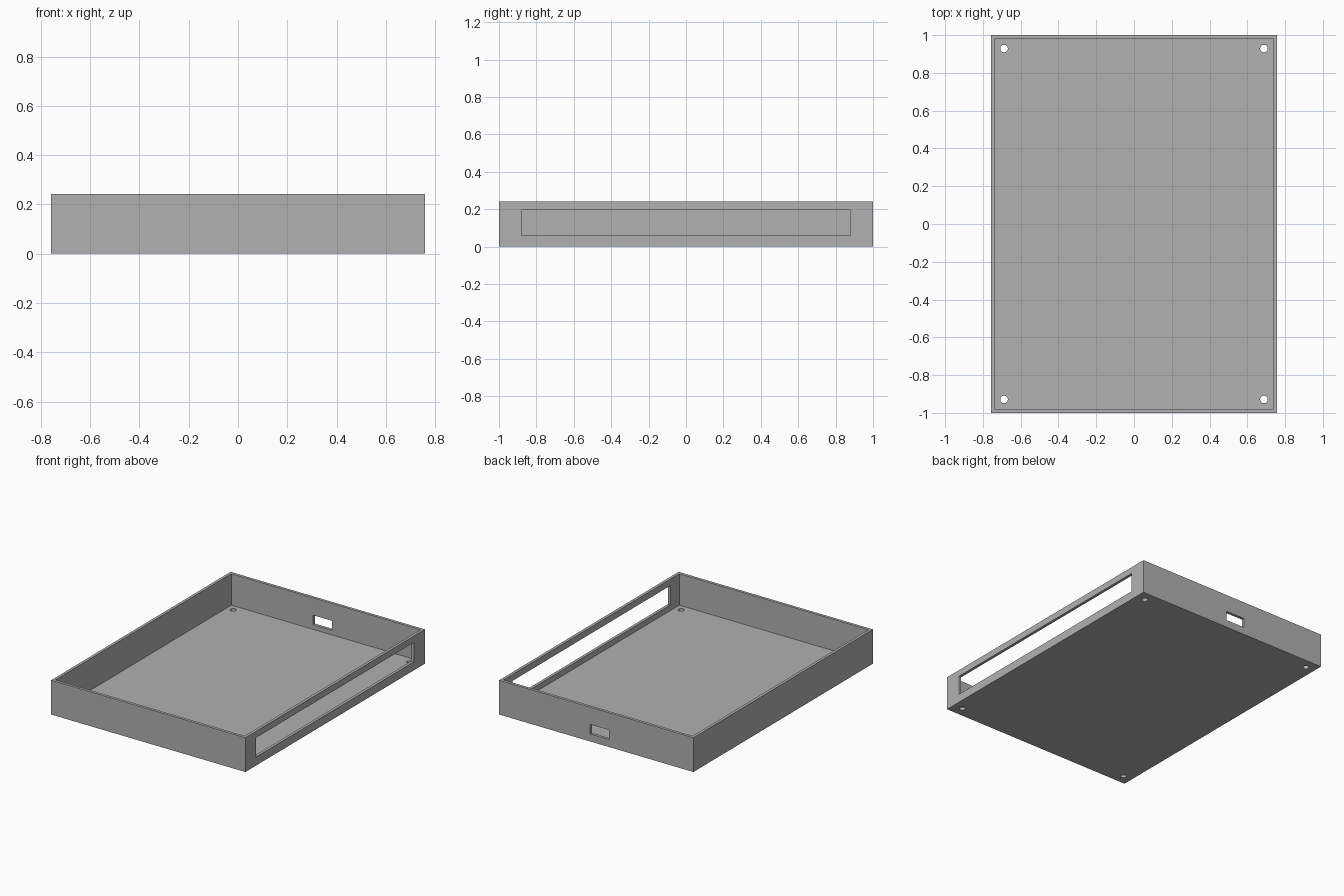
import bpy

if "Cube" in bpy.data.objects:
    bpy.data.objects.remove(bpy.data.objects["Cube"], do_unlink=True)

WIDTH, LENGTH, HEIGHT, WALL = 1.516, 2.0, 0.242, 0.02
HX, HY = WIDTH / 2, LENGTH / 2

# Single plain grey
grey = bpy.data.materials.new("plain_grey")
grey.use_nodes = True
grey.diffuse_color = (0.44, 0.44, 0.44, 1)
grey.node_tree.nodes["Principled BSDF"].inputs["Base Color"].default_value = grey.diffuse_color


def box(name, low, high):
    """Axis-aligned box between two corners."""
    centre = [(a + b) / 2 for a, b in zip(low, high)]
    bpy.ops.mesh.primitive_cube_add(size=1, location=centre)
    ob = bpy.context.object
    ob.name = name
    ob.scale = [b - a for a, b in zip(low, high)]
    bpy.ops.object.transform_apply(location=True, rotation=False, scale=True)
    ob.data.materials.append(grey)
    return ob


def cut(body, cutter):
    """Subtract the cutter from the body and discard it."""
    cutter.hide_render = True
    mod = body.modifiers.new("cut", "BOOLEAN")
    mod.operation = "DIFFERENCE"
    mod.solver = "EXACT"
    mod.object = cutter
    bpy.context.view_layer.objects.active = body
    bpy.ops.object.modifier_apply(modifier=mod.name)
    bpy.data.objects.remove(cutter, do_unlink=True)


# Open tray
tray = box("enclosure_tray", (-HX, -HY, 0), (HX, HY, HEIGHT))
cut(tray, box("cavity_cutter", (WALL - HX, WALL - HY, WALL), (HX - WALL, HY - WALL, HEIGHT + WALL)))

# Long slot in the side wall
cut(tray, box("side_slot_cutter", (HX - 2 * WALL, -0.88, 0.06), (HX + WALL, 0.88, 0.196)))

# Small port in the back wall
cut(tray, box("back_port_cutter", (-0.1, HY - 2 * WALL, 0.053), (0.047, HY + WALL, 0.12)))

# Screw holes in the floor corners
for sx in (-1, 1):
    for sy in (-1, 1):
        bpy.ops.mesh.primitive_cylinder_add(vertices=32, radius=0.02, depth=4 * WALL,
                                            location=(sx * 0.688, sy * 0.929, 0))
        hole = bpy.context.object
        hole.name = "screw_hole_cutter"
        hole.data.materials.append(grey)
        cut(tray, hole)

# Smooth only the hole walls
bpy.ops.object.select_all(action="DESELECT")
tray.select_set(True)
bpy.context.view_layer.objects.active = tray
bpy.ops.object.shade_smooth_by_angle()
